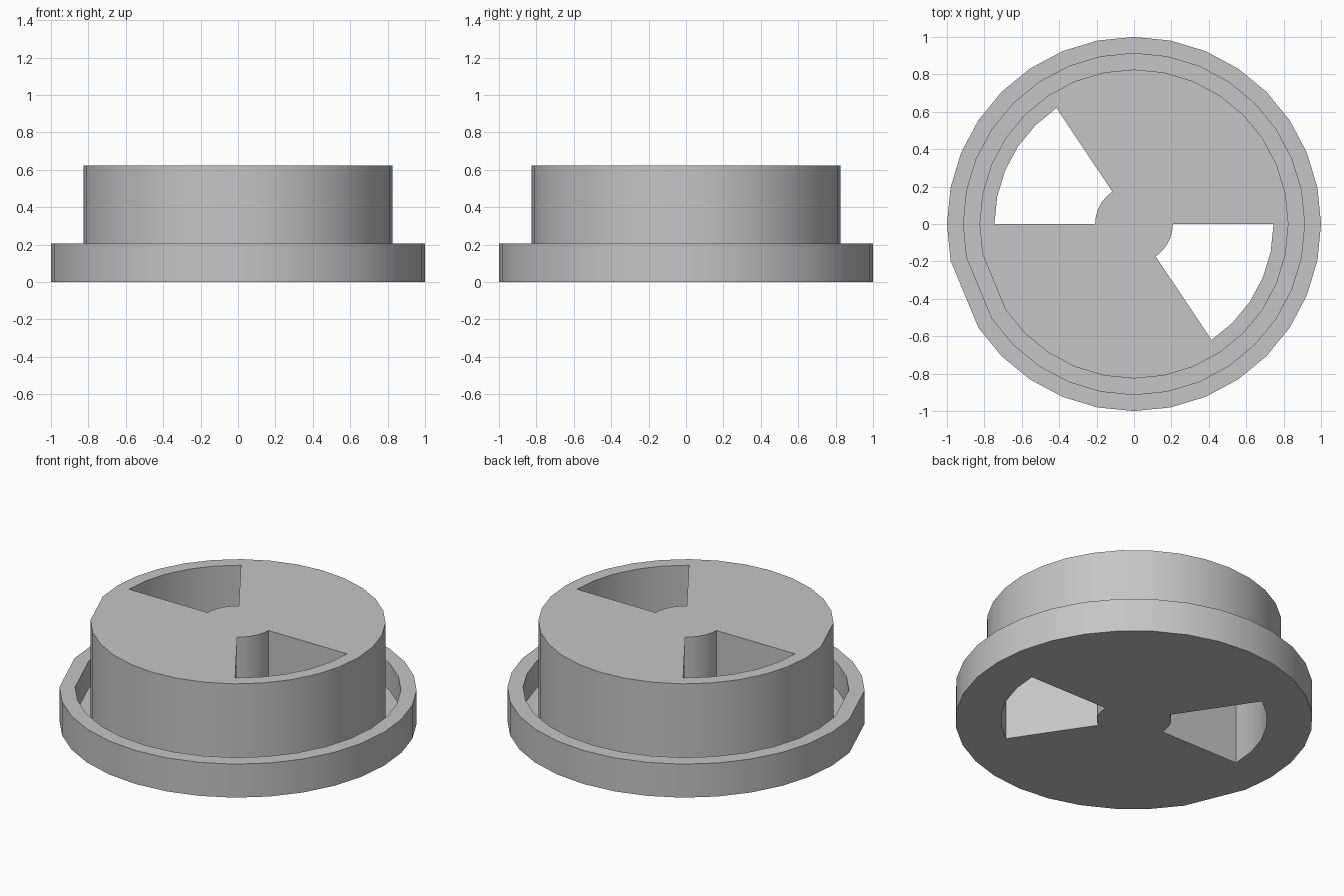
import bpy
import bmesh
from math import cos, sin, radians

cube = bpy.data.objects.get("Cube")
if cube:
    bpy.data.objects.remove(cube, do_unlink=True)

STEP = 11.25          # angle of one side, 32 sides per turn
FLAT_CORNER = 18      # this corner is left out, making one wide flat side

grey = bpy.data.materials.new("plain grey")
grey.diffuse_color = (0.56, 0.56, 0.56, 1)
grey.use_nodes = True
grey.node_tree.nodes["Principled BSDF"].inputs["Base Color"].default_value = (0.56, 0.56, 0.56, 1)


def polar(r, i):
    a = radians(i * STEP)
    return r * cos(a), r * sin(a)


def make_object(name, bm):
    bmesh.ops.recalc_face_normals(bm, faces=bm.faces)
    mesh = bpy.data.meshes.new(name)
    bm.to_mesh(mesh)
    bm.free()
    mesh.materials.append(grey)
    obj = bpy.data.objects.new(name, mesh)
    bpy.context.collection.objects.link(obj)
    return obj


def stacked_loops(name, loops):
    """Bridge equal point loops in order and cap the first and last."""
    bm = bmesh.new()
    rings = [[bm.verts.new(p) for p in loop] for loop in loops]
    n = len(rings[0])
    for a, b in zip(rings, rings[1:]):
        for i in range(n):
            j = (i + 1) % n
            bm.faces.new((a[i], a[j], b[j], b[i]))
    bm.faces.new(rings[0])
    bm.faces.new(rings[-1])
    return make_object(name, bm)


# Turned body: base disc, raised rim, groove and central drum
profile = [(1, 0), (1, 0.207), (0.912, 0.207), (0.912, 0.042),
           (0.826, 0.042), (0.826, 0.622)]
corners = [i for i in range(32) if i != FLAT_CORNER]
cap = stacked_loops("round_cap", [[(*polar(r, i), z) for i in corners] for r, z in profile])

# Two opposite wedge openings cut right through
for start in (11, 27):
    steps = range(start, start + 6)
    outline = [polar(0.746, i) for i in steps] + [polar(0.208, i) for i in reversed(steps)]
    cutter = stacked_loops("wedge_cutter", [[(x, y, z) for x, y in outline] for z in (-0.2, 0.9)])
    cutter.hide_render = True
    mod = cap.modifiers.new("wedge_opening", 'BOOLEAN')
    mod.operation = 'DIFFERENCE'
    mod.solver = 'EXACT'
    mod.object = cutter
    bpy.context.view_layer.objects.active = cap
    bpy.ops.object.modifier_apply(modifier=mod.name)
    bpy.data.objects.remove(cutter, do_unlink=True)

# Smooth round walls with crisp rims
bpy.ops.object.select_all(action='DESELECT')
cap.select_set(True)
bpy.context.view_layer.objects.active = cap
bpy.ops.object.shade_smooth_by_angle(angle=radians(30))
